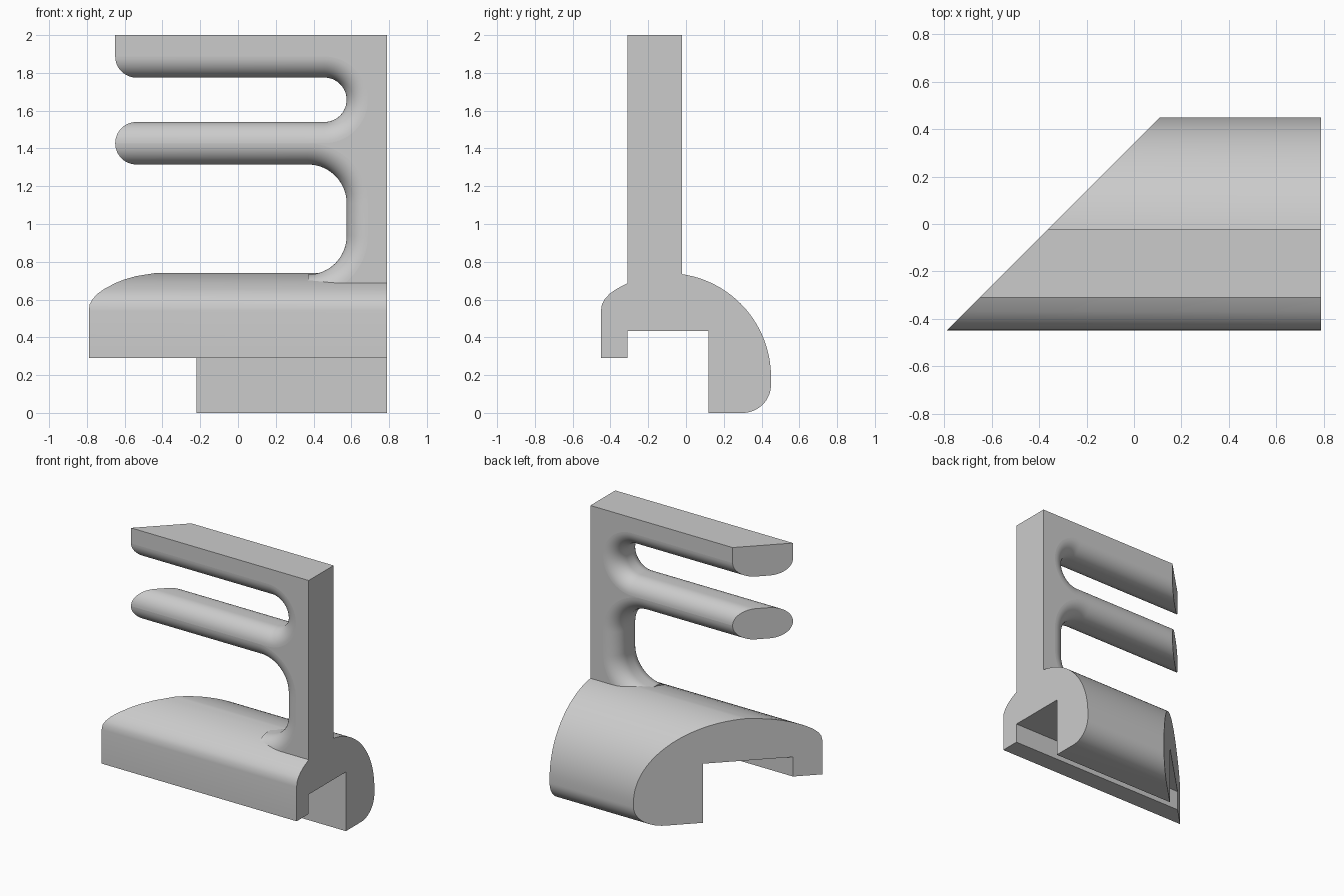
import bpy, bmesh
from math import sin, cos, pi, radians

cube = bpy.data.objects.get("Cube")
if cube:
    bpy.data.objects.remove(cube)

grey = bpy.data.materials.new("light_grey")
grey.use_nodes = True
grey.diffuse_color = (0.6, 0.6, 0.6, 1)
for node in grey.node_tree.nodes:
    if node.type == 'BSDF_PRINCIPLED':
        node.inputs["Base Color"].default_value = grey.diffuse_color

RIGHT = 0.79                  # square end
FRONT, BACK = -0.31, -0.022   # faces of the upright plate
ROUND = 0.112                 # rounding of the window rims


def mitre(y):
    """x of the 45 degree left end at depth y."""
    return y - 0.34


def arc(cu, cv, r, a0, a1, n=16):
    """Points on a circle between two angles in degrees."""
    angles = [radians(a0 + (a1 - a0) * i / n) for i in range(n + 1)]
    return [(cu + r * cos(a), cv + r * sin(a)) for a in angles]


def loft(name, rings):
    """Skin matching closed rings, cap both ends, shade."""
    bm = bmesh.new()
    loops = [[bm.verts.new(p) for p in ring] for ring in rings]
    n = len(loops[0])
    for a, b in zip(loops, loops[1:]):
        for i in range(n):
            j = (i + 1) % n
            bm.faces.new((a[i], a[j], b[j], b[i]))
    bm.faces.new(loops[0][::-1])
    bm.faces.new(loops[-1])
    bmesh.ops.recalc_face_normals(bm, faces=bm.faces[:])
    mesh = bpy.data.meshes.new(name)
    bm.to_mesh(mesh)
    bm.free()
    mesh.materials.append(grey)
    obj = bpy.data.objects.new(name, mesh)
    bpy.context.collection.objects.link(obj)
    bpy.ops.object.select_all(action='DESELECT')
    obj.select_set(True)
    bpy.context.view_layer.objects.active = obj
    bpy.ops.object.shade_smooth_by_angle(angle=radians(30))
    for face in mesh.polygons:       # flat caps stay flat
        if len(face.vertices) > 4:
            face.use_smooth = False


# Hooked base: side profile (y, z) with a front lip, a notch and a rounded back
profile = [(-0.45, 0.29), (-0.45, 0.54), (-0.445, 0.575), (-0.43, 0.602),
           (-0.405, 0.63), (-0.37, 0.655), (-0.31, 0.687), (-0.26, 0.707),
           (-0.2, 0.724), (-0.15, 0.732)]
profile += arc(-0.1, 0.19, 0.55, 90, 0, 32)
profile += arc(0.3, 0.15, 0.15, 0, -90)
profile += [(0.12, 0), (0.12, 0.433), (-0.31, 0.433), (-0.31, 0.29)]
loft("hooked_base", [[(mitre(y), y, z) for y, z in profile],
                     [(RIGHT, y, z) for y, z in profile]])


# Forked upright: outline (x, z) with both windows widened by d, left end at far
def upright_outline(far, d):
    pts = [(RIGHT, 0.6), (RIGHT, 2), (far, 2), (far, 1.775 + d)]
    pts += arc(0.4575, 1.6575, 0.1175 + d, 90, -90, 32)
    pts += [(far, 1.54 - d), (far, 1.315 + d)]
    pts += arc(0.37, 1.11, 0.205 + d, 90, 0)
    pts += arc(0.37, 0.937, 0.205 + d, 0, -90)
    return pts + [(0.37, 0.6)]


# Layers through the thickness round the window rims on both faces
steps = [i * pi / 24 for i in range(13)]
layers = [(FRONT + ROUND * (1 - cos(a)), ROUND * (1 - sin(a))) for a in steps]
layers += [(FRONT + BACK - y, d) for y, d in reversed(layers)]
loft("forked_upright", [[(x, y, z) for x, z in upright_outline(mitre(y), d)]
                        for y, d in layers])
